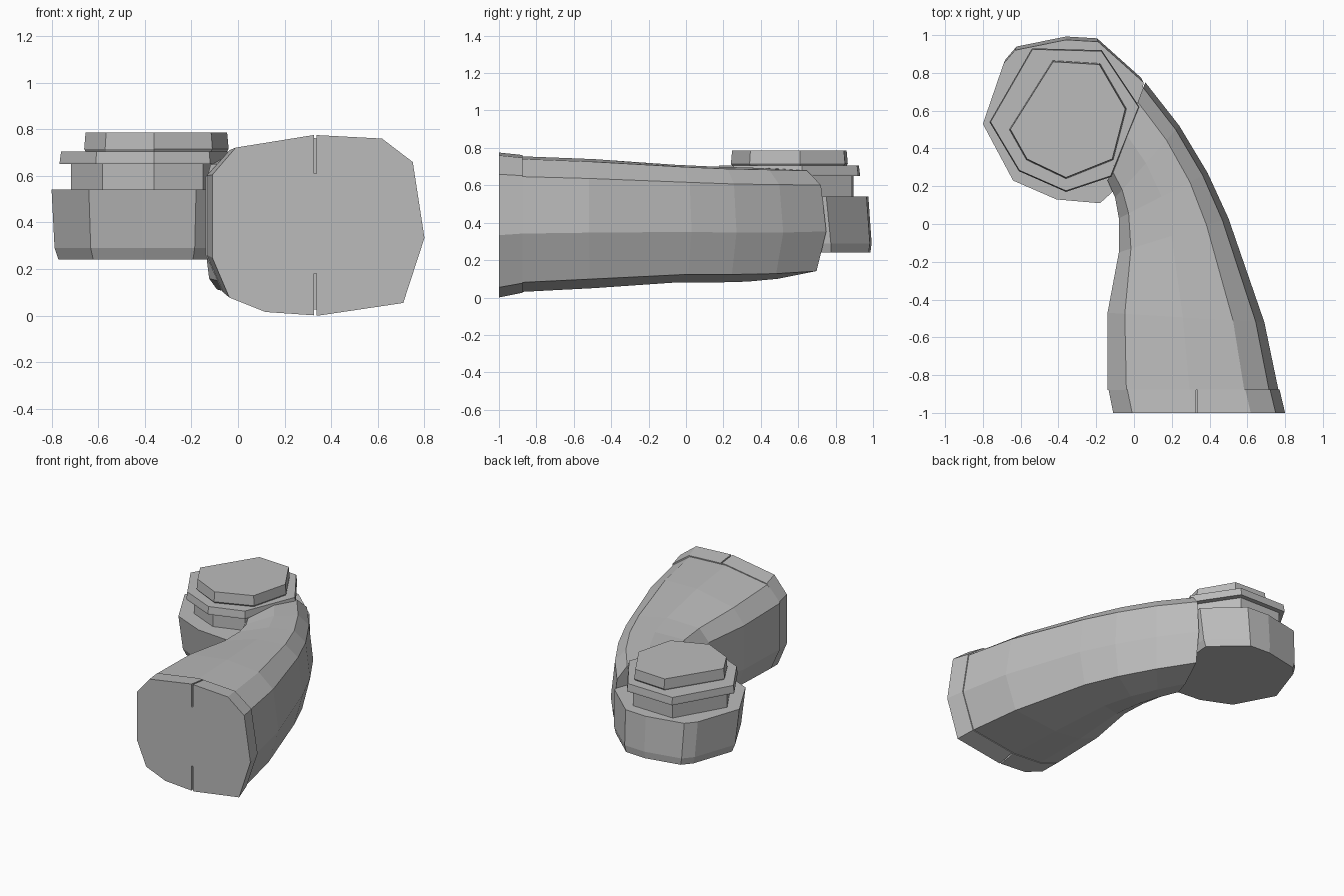
import bpy, bmesh
from mathutils import Vector

if "Cube" in bpy.data.objects:
    bpy.data.objects.remove(bpy.data.objects["Cube"])

grey = bpy.data.materials.new("plain grey")
grey.diffuse_color = (0.5, 0.5, 0.5, 1)
grey.use_nodes = True
grey.node_tree.nodes["Principled BSDF"].inputs["Base Color"].default_value = grey.diffuse_color


def loft(name, rings):
    """Skin a list of equal-length point rings and cap both ends."""
    bm = bmesh.new()
    loops = [[bm.verts.new(p) for p in ring] for ring in rings]
    n = len(loops[0])
    for a, b in zip(loops, loops[1:]):
        for i in range(n):
            j = (i + 1) % n
            bm.faces.new((a[i], a[j], b[j], b[i]))
    bm.faces.new(loops[0])
    bm.faces.new(loops[-1])
    bmesh.ops.recalc_face_normals(bm, faces=bm.faces[:])
    mesh = bpy.data.meshes.new(name)
    bm.to_mesh(mesh)
    bm.free()
    mesh.materials.append(grey)
    obj = bpy.data.objects.new(name, mesh)
    bpy.context.collection.objects.link(obj)
    return obj


# Duct cross-section: u runs inner to outer wall, v bottom to top
PROFILE = [(.48, 1), (.80, .98), (.945, .85), (1, .43), (.90, .07), (.5, 0),
           (.25, .02), (.08, .1), (0, .32), (0, .78), (.11, .93)]


def section(inner, outer, z0, z1):
    a, b = Vector(inner), Vector(outer)
    return [(*a.lerp(b, u), z0 + v * (z1 - z0)) for u, v in PROFILE]


def layers(outline, specs, centre=(-0.37, 0.56)):
    """Rings from an outline: each spec is (z, scale, y shift)."""
    cx, cy = centre
    return [[(cx + (x - cx) * s, cy + (y - cy) * s + dy, z) for x, y in outline]
            for z, s, dy in specs]


# Curved duct body
loft("curved_duct", [
    section((-0.14, -0.88), (0.765, -0.88), 0.03, 0.755),
    section((-0.14, -0.47), (0.69, -0.52), 0.05, 0.74),
    section((-0.08, -0.15), (0.50, 0.03), 0.08, 0.71),
    section((-0.08, 0.03), (0.39, 0.27), 0.08, 0.70),
    section((-0.10, 0.14), (0.24, 0.52), 0.085, 0.695),
    section((-0.14, 0.23), (0.06, 0.75), 0.10, 0.69),
])

# End collar, split by a thin slit at top and bottom
collar = loft("end_collar", [
    section((-0.11, -1.0), (0.80, -1.0), 0.0, 0.775),
    section((-0.135, -0.875), (0.77, -0.875), 0.025, 0.762),
])
for z in (0.08, 0.71):
    bpy.ops.mesh.primitive_cube_add(size=1, location=(0.332, -0.95, z))
    cutter = bpy.context.object
    cutter.name = "slit_cutter"
    cutter.scale = (0.01, 0.14, 0.2)
    cutter.hide_render = True
    mod = collar.modifiers.new("slit", 'BOOLEAN')
    mod.object = cutter
    mod.solver = 'EXACT'
    bpy.context.view_layer.objects.active = collar
    bpy.ops.object.modifier_apply(modifier=mod.name)
    bpy.data.objects.remove(cutter)

# Lower hub
HUB = [(-0.36, 0.975), (-0.19, 0.965), (0.05, 0.75), (0.03, 0.5), (-0.08, 0.2),
       (-0.18, 0.11), (-0.41, 0.13), (-0.64, 0.23), (-0.80, 0.53), (-0.69, 0.85),
       (-0.63, 0.92)]
loft("hub", layers(HUB, [(0.24, 0.93, 0.04), (0.29, 0.97, 0.03), (0.54, 1, 0)]))

# Neck and flange above the hub
FLANGE = [(-0.54, 0.93), (-0.17, 0.92), (0.03, 0.62), (-0.12, 0.25),
          (-0.36, 0.17), (-0.61, 0.28), (-0.765, 0.54)]
loft("neck", layers(FLANGE, [(0.53, 0.88, 0.01), (0.66, 0.88, 0.01)]))
loft("flange", layers(FLANGE, [(0.65, 1, 0), (0.66, 1, 0), (0.705, 0.985, 0)]))

# Top cap
CAP = [(-0.43, 0.865), (-0.18, 0.85), (-0.04, 0.61), (-0.11, 0.34),
       (-0.36, 0.24), (-0.57, 0.34), (-0.66, 0.5)]
loft("top_cap", layers(CAP, [(0.70, 0.97, 0), (0.715, 1.0, 0), (0.785, 0.98, 0)]))
